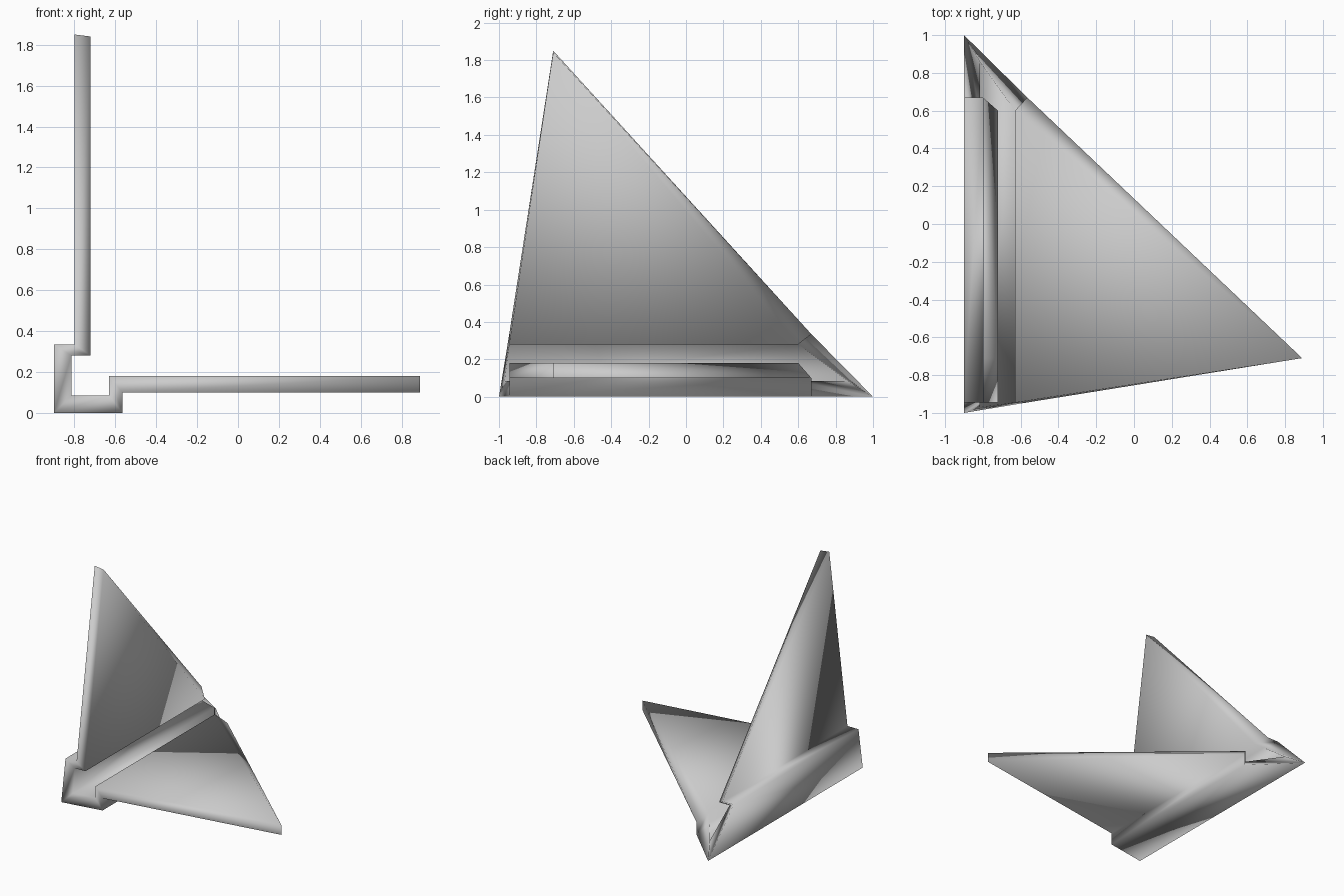
import bpy
import bmesh

cube = bpy.data.objects.get("Cube")
if cube:
    bpy.data.objects.remove(cube, do_unlink=True)

grey = bpy.data.materials.new("plain_grey")
grey.use_nodes = True
colour = (0.6, 0.6, 0.6, 1)
grey.diffuse_color = colour
grey.node_tree.nodes["Principled BSDF"].inputs["Base Color"].default_value = colour

# Stepped corner section: x, z, front y, back y for each corner
section = {
    "outer": (-0.90, 0.0, -1.0, 1.0),
    "inner": (-0.815, 0.085, -0.97, 0.86),
    # floor, step and level fin
    "floor_under": (-0.565, 0.0, -0.945, 0.67),
    "floor_top": (-0.63, 0.085, -0.945, 0.6),
    "level_under": (-0.565, 0.10, -0.945, 0.67),
    "level_top": (-0.63, 0.18, -0.945, 0.6),
    "level_tip_under": (0.89, 0.10, -0.71, -0.71),
    "level_tip_top": (0.89, 0.18, -0.71, -0.71),
    # wall, step and upright fin
    "wall_out": (-0.90, 0.335, -0.945, 0.67),
    "wall_in": (-0.815, 0.28, -0.945, 0.6),
    "upright_out": (-0.80, 0.335, -0.945, 0.67),
    "upright_in": (-0.72, 0.28, -0.945, 0.6),
    "upright_tip_out": (-0.80, 1.85, -0.71, -0.71),
    "upright_tip_in": (-0.72, 1.84, -0.71, -0.71),
}

# Each run lists (outer side, inner side) pairs from the corner to the fin tip
runs = [
    [("outer", "inner"), ("floor_under", "floor_top"),
     ("level_under", "level_top"), ("level_tip_under", "level_tip_top")],
    [("outer", "inner"), ("wall_out", "wall_in"),
     ("upright_out", "upright_in"), ("upright_tip_out", "upright_tip_in")],
]

bm = bmesh.new()
front, back = {}, {}
for name, (x, z, y_front, y_back) in section.items():
    front[name] = bm.verts.new((x, y_front, z))
    same = abs(y_front - y_back) < 0.001
    back[name] = front[name] if same else bm.verts.new((x, y_back, z))


def add_face(*verts):
    unique = list(dict.fromkeys(verts))
    if len(unique) > 2:
        bm.faces.new(unique)


for run in runs:
    for (a, b), (c, d) in zip(run, run[1:]):
        add_face(front[a], front[c], front[d], front[b])   # front end
        add_face(back[a], back[c], back[d], back[b])       # back end
        add_face(front[a], front[c], back[c], back[a])     # outer side
        add_face(front[b], front[d], back[d], back[b])     # inner side
bmesh.ops.recalc_face_normals(bm, faces=bm.faces[:])
for face in bm.faces:
    face.smooth = True

mesh = bpy.data.meshes.new("winged_corner_bracket")
bm.to_mesh(mesh)
bm.free()
mesh.materials.append(grey)
bracket = bpy.data.objects.new("winged_corner_bracket", mesh)
bpy.context.collection.objects.link(bracket)
